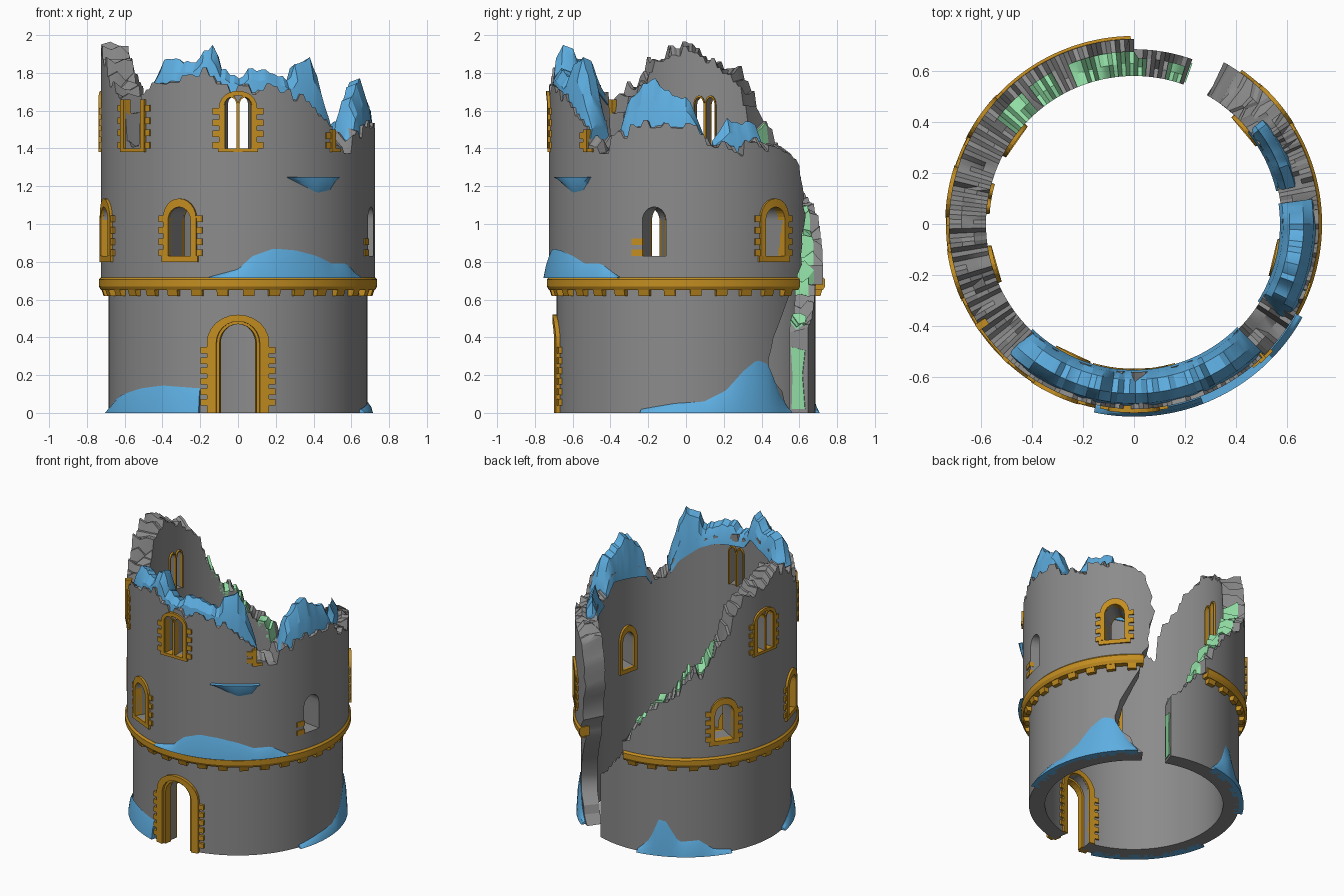
import bpy, bmesh, random
from math import sin, cos, pi, radians, degrees

random.seed(1)
cube = bpy.data.objects.get("Cube")
if cube:
    bpy.data.objects.remove(cube)


def material(name, colour):
    mat = bpy.data.materials.new(name)
    mat.use_nodes = True
    mat.diffuse_color = (*colour, 1)
    mat.node_tree.nodes["Principled BSDF"].inputs["Base Color"].default_value = (*colour, 1)
    return mat


STONE = material("grey stone", (.26, .26, .26))
TRIM = material("ochre trim", (.55, .27, .015))
SNOW = material("blue snow", (.11, .42, .75))
MOSS = material("green moss", (.28, .72, .37))
INNER, LOWER, UPPER, LEDGE = .58, .685, .725, .68

# Height of the broken wall by angle, and where its free end stops by height
CREST = [(70, .45), (76, .5), (84, .62), (90, .74), (100, .95), (114, 1.12), (125, 1.25),
         (139, 1.4), (148, 1.6), (156, 1.8), (165, 1.84), (172, 1.88), (180, 1.95),
         (188, 1.9), (195, 1.87), (201, 1.78), (208, 1.7), (214, 1.66), (216, 1.44),
         (224, 1.44), (226, 1.68), (235, 1.76), (250, 1.78), (258, 1.82), (264, 1.74),
         (285, 1.72), (296, 1.68), (310, 1.58), (315, 1.5), (318, 1.42), (326, 1.4),
         (332, 1.5), (360, 1.54), (366, 1.48), (372, 1.42), (400, 1.41), (410, 1.44), (420, 1.32)]
FREE_END = [(0, 54), (.1, 48), (.2, 41), (.3, 39), (.5, 47), (.62, 53), (.8, 57),
            (1.05, 60), (1.25, 57), (1.45, 51)]


def interp(table, x):
    if x <= table[0][0]:
        return table[0][1]
    for (x0, y0), (x1, y1) in zip(table, table[1:]):
        if x <= x1:
            return y0 + (y1 - y0) * (x - x0) / (x1 - x0)
    return table[-1][1]


def polar(angle, r, z):
    return r * cos(radians(angle)), r * sin(radians(angle)), z


def spread(a0, a1, step=1.5):
    n = max(1, round((a1 - a0) / step))
    return [a0 + (a1 - a0) * i / n for i in range(n + 1)]


def finish(bm, name, mat, cutter=None):
    bmesh.ops.recalc_face_normals(bm, faces=bm.faces)
    mesh = bpy.data.meshes.new(name)
    bm.to_mesh(mesh)
    bm.free()
    mesh.materials.append(mat)
    obj = bpy.data.objects.new(name, mesh)
    bpy.context.collection.objects.link(obj)
    bpy.ops.object.select_all(action='DESELECT')
    obj.select_set(True)
    bpy.context.view_layer.objects.active = obj
    if cutter:
        mod = obj.modifiers.new("openings", 'BOOLEAN')
        mod.operation, mod.solver, mod.object = 'DIFFERENCE', 'EXACT', cutter
        bpy.ops.object.modifier_apply(modifier=mod.name)
        bpy.data.objects.remove(cutter)
    bpy.ops.object.shade_smooth_by_angle(angle=radians(25))
    return obj


def sweep(bm, angles, section, warp=None):
    """Sweep an even-sized (radius, height) section around the tower axis."""
    rings = [[bm.verts.new(polar(warp(a, z) if warp else a, r, z)) for r, z in section(a)]
             for a in angles]
    m = len(rings[0])
    for p, q in zip(rings, rings[1:]):
        for i in range(m):
            j = (i + 1) % m
            bm.faces.new((p[i], p[j], q[j], q[i]))
    for ring in (rings[0], rings[-1]):
        for i in range(m // 2 - 1):
            bm.faces.new((ring[i], ring[i + 1], ring[m - 2 - i], ring[m - 1 - i]))


def shell(name, mat, angles, section, warp=None, cutter=None):
    bm = bmesh.new()
    sweep(bm, angles, section, warp)
    finish(bm, name, mat, cutter)


def prism(bm, loop, angle, r0, r1):
    """Solid from a (sideways, height) outline wrapped at an angle of the wall."""
    a, b = [[bm.verts.new(polar(angle + degrees(s / .7), r, z)) for s, z in loop] for r in (r0, r1)]
    bm.faces.new(a)
    bm.faces.new(b)
    for i in range(len(loop)):
        j = (i + 1) % len(loop)
        bm.faces.new((a[i], a[j], b[j], b[i]))


def box(bm, s0, s1, z0, z1, angle, r0, r1):
    prism(bm, [(s0, z0), (s1, z0), (s1, z1), (s0, z1)], angle, r0, r1)


def arch(mid, half, z0, spring, top, n=12):
    curve = [(mid - half * cos(pi * i / n), spring + (top - spring) * sin(pi * i / n))
             for i in range(n + 1)]
    return [(mid - half, z0)] + curve + [(mid + half, z0)]


def trim(bm, inner, outer, angle, r0, r1):
    for i in range(len(inner) - 1):
        prism(bm, [outer[i], outer[i + 1], inner[i + 1], inner[i]], angle, r0, r1)


def quoins(bm, half, z0, z1, angle, r0, r1, sides=(-1, 1)):
    n = round((z1 - z0) / .06)
    for k in range(n):
        z = z0 + (z1 - z0) * k / n
        for side in sides:
            s0, s1 = sorted((side * (half - .03), side * (half + .028)))
            box(bm, s0, s1, z, z + .034, angle, r0, r1)


# Door and window openings, with their trim
door_cut, window_cut = bmesh.new(), bmesh.new()
prism(door_cut, arch(0, .115, -.1, .37, .485), 270, .4, .9)
bm = bmesh.new()
opening, border = arch(0, .115, 0, .37, .485), arch(0, .165, 0, .37, .52)
for r0, r1 in ((.66, .708), (.568, .6)):
    trim(bm, opening, border, 270, r0, r1)
    quoins(bm, .172, .04, .37, 270, r0, r1 - .004)
trim(bm, arch(0, .1, 0, .37, .47), opening, 270, .64, .69)
finish(bm, "door_trim", TRIM)

for k, angle in enumerate((145, 196, 245, 346.5, 400)):
    opening, border = arch(0, .062, .83, 1.02, 1.09), arch(0, .092, .83, 1.03, 1.135)
    prism(window_cut, opening, angle, .4, .9)
    bm = bmesh.new()
    trim(bm, opening, border, angle, .565, .59)
    box(bm, -.09, .09, .8, .83, angle, .565, .59)
    if angle == 346.5:
        quoins(bm, .09, .83, .95, angle, .7, .732, sides=(-1,))
    else:
        trim(bm, opening, border, angle, .69, .74)
        box(bm, -.1, .1, .8, .83, angle, .69, .74)
        quoins(bm, .094, .83, 1.07, angle, .69, .736)
    finish(bm, f"arched_window_trim_{k + 1}", TRIM)

for k, angle in enumerate((170, 270)):
    bm = bmesh.new()
    for mid in (-.037, .037):
        lancet = arch(mid, .029, 1.4, 1.63, 1.67)
        prism(window_cut, lancet, angle, .4, .9)
        for r0, r1 in ((.69, .735), (.567, .59)):
            trim(bm, lancet, arch(mid, .037, 1.4, 1.63, 1.68), angle, r0, r1)
    trim(bm, arch(0, .07, 1.4, 1.63, 1.68), arch(0, .096, 1.4, 1.62, 1.705), angle, .69, .74)
    box(bm, -.1, .1, 1.38, 1.4, angle, .69, .74)
    quoins(bm, .1, 1.4, 1.64, angle, .69, .736)
    finish(bm, f"twin_window_trim_{k + 1}", TRIM)

# Jambs left standing at the two collapsed windows
for name, angle, top, sides in (("left", 220, 1.66, (-1, 1)), ("right", 320, 1.5, (-1,))):
    bm = bmesh.new()
    for side in sides:
        s0, s1 = sorted((side * .066, side * .094))
        box(bm, s0, s1, 1.38, top, angle, .69, .738)
    box(bm, -.09, .09 if len(sides) > 1 else -.03, 1.38, 1.4, angle, .69, .738)
    quoins(bm, .098, 1.4, top, angle, .69, .734, sides)
    finish(bm, f"{name}_broken_window_trim", TRIM)


# Ruined wall in two storeys
def crest(a):
    block = int(a / 3)
    random.seed(block * 7 + 1)
    h = interp(CREST, block * 3 + 1.5) + random.uniform(-.025, .025)
    return [h + random.uniform(-.035, .025) for _ in range(4)]


def free_end(a, z):
    if a <= 380:
        return a
    random.seed(int(z * 20))
    ragged = random.uniform(-1.2, 1.2)
    return 380 + (a - 380) * (interp(FREE_END, z) + ragged - 20) / 40


def storey(name, a0, z0, z1, radius, cutter, rows=12):
    def section(a):
        tops = [max(z0 + .03, min(z1, t)) for t in crest(a)]
        radii = [radius + (INNER - radius) * i / 3 for i in range(4)]
        outer = [(radius, z0 + (tops[0] - z0) * i / rows) for i in range(rows + 1)]
        inner = [(INNER, z0 + (tops[3] - z0) * i / rows) for i in range(rows, -1, -1)]
        return outer + list(zip(radii, tops))[1:3] + inner
    shell(name, STONE, spread(a0, 420), section, free_end, cutter)


cutter = finish(door_cut, "door_cutter", STONE)
storey("lower_wall", 70.5, 0, LEDGE, LOWER, cutter)
cutter = finish(window_cut, "window_cutter", STONE)
storey("upper_wall", 90, LEDGE, 3, UPPER, cutter)

# String course with small blocks below
shell("string_course", TRIM, spread(91, 415),
      lambda a: [(.67, .65), (.725, .65), (.737, .67), (.737, .705), (.726, .718), (.67, .718)])
bm = bmesh.new()
for i in range(29):
    start = 93 + i * 11.2
    sweep(bm, spread(start, start + 4.8, 2.4),
          lambda a: [(.67, .618), (.712, .618), (.724, .655), (.67, .655)])
finish(bm, "string_course_blocks", TRIM)


# Snow lying on the wall top
def snow_cap(name, tops, outer):
    def section(a):
        random.seed(int(a * 2))
        low, top = interp(CREST, a) - .05, interp(tops, a) + random.uniform(-.015, .015)
        return [(outer, low), (outer - .012, low + .6 * (top - low)), (outer - .05, top),
                (.61, top - .02), (.585, low + .5 * (top - low)), (.572, low)]
    shell(name, SNOW, spread(tops[0][0], tops[-1][0], 2), section)


snow_cap("front_snow_cap", [(226, 1.7), (233, 1.85), (240, 1.88), (250, 1.84), (255, 1.93),
                            (259, 1.94), (262, 1.83), (270, 1.77), (277, 1.83), (286, 1.79),
                            (294, 1.77), (298, 1.86), (305, 1.88), (309, 1.78), (315, 1.52)], .715)
snow_cap("side_snow_cap", [(328, 1.45), (333, 1.66), (340, 1.74), (346, 1.76), (352, 1.7),
                           (361, 1.66), (365, 1.55), (368, 1.48)], .715)
snow_cap("rear_snow_cap", [(373, 1.44), (380, 1.55), (397, 1.53), (399, 1.44)], .66)


# Snow drifted against the outside
def drift(name, radius, base, tops):
    def section(a):
        h = interp(tops, a) - base
        return [(radius + .03, base), (radius + .02, base + .6 * h),
                (radius + .004, base + h), (radius - .03, base)]
    shell(name, SNOW, spread(tops[0][0], tops[-1][0], 2), section)


drift("ledge_drift", UPPER, .715, [(258, .72), (270, .76), (276, .83), (285, .87), (295, .86),
                                   (305, .83), (313, .79), (322, .79), (331, .72)])
drift("front_base_drift", LOWER, 0, [(190, .02), (205, .09), (222, .13), (235, .145), (253, .13)])
drift("side_base_drift", LOWER, 0, [(340, .02), (355, .05), (368, .06), (378, .12), (386, .22),
                                    (393, .28), (399, .26), (406, .1), (412, .02)])
drift("rear_base_drift", LOWER, 0, [(98, .02), (105, .1), (110, .25), (114, .24), (121, .1),
                                    (132, .11), (140, .04), (150, .02)])
drift("hanging_snow", UPPER, 1.25, [(291, 1.245), (305, 1.165), (312, 1.18), (316, 1.245)])


# Moss along the collapsed slope
def moss(a):
    radius = UPPER if a >= 90 else LOWER
    pts = [(radius + (INNER - radius) * i / 3, t) for i, t in enumerate(crest(a))][1:]
    return [(r, z + .014) for r, z in pts] + [(r, z - .05) for r, z in reversed(pts)]


for k, (a0, a1) in enumerate(((72, 78), (85.5, 112.5), (118.5, 127.5), (130.5, 142.5))):
    shell(f"moss_patch_{k + 1}", MOSS, spread(a0, a1), moss)
shell("moss_on_wall_end", MOSS, [70, 71],
      lambda a: [(.595, .02), (.6, .2), (.59, .35), (.67, .33), (.655, .2), (.67, .02)])
